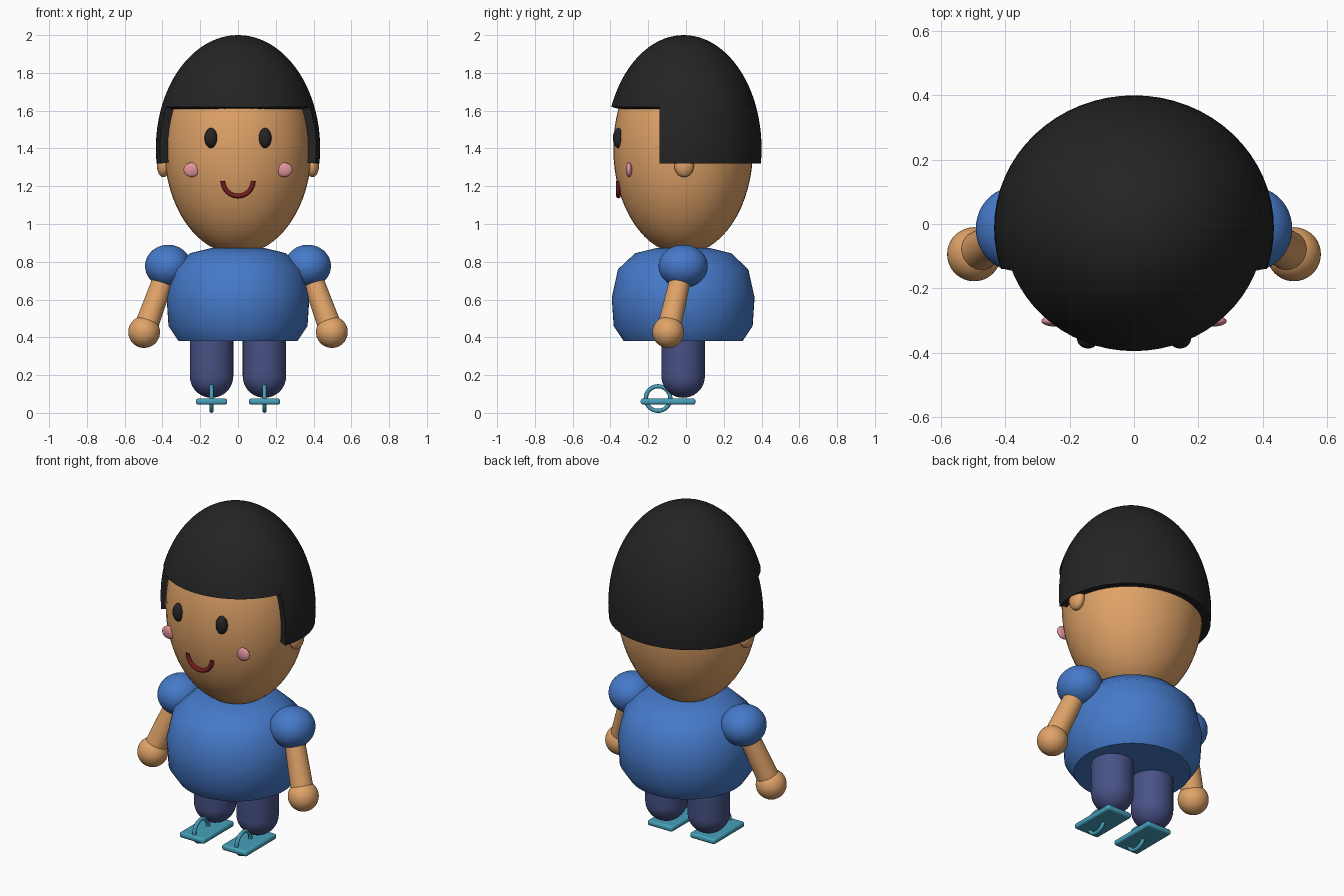
import bpy, bmesh, math
from mathutils import Vector

cube = bpy.data.objects.get("Cube")
if cube:
    bpy.data.objects.remove(cube, do_unlink=True)


def material(name, r, g, b):
    lin = [((c / 255 + 0.055) / 1.055) ** 2.4 for c in (r, g, b)] + [1]
    m = bpy.data.materials.new(name)
    m.use_nodes = True
    m.diffuse_color = lin
    m.node_tree.nodes["Principled BSDF"].inputs["Base Color"].default_value = lin
    return m


SKIN = material("skin", 224, 163, 104)
BLACK = material("soft_black", 36, 36, 36)
SHIRT = material("shirt_blue", 70, 122, 202)
PANTS = material("trouser_navy", 72, 82, 134)
TEAL = material("sandal_teal", 70, 160, 186)
PINK = material("cheek_pink", 224, 148, 156)
RED = material("mouth_red", 120, 28, 32)
MID_Y = -0.015


def finish(name, mat, angle=40):
    obj = bpy.context.object
    obj.name = name
    obj.data.materials.append(mat)
    bpy.ops.object.transform_apply(location=False, rotation=True, scale=True)
    bpy.ops.object.shade_smooth_by_angle(angle=math.radians(angle))
    return obj


def ellipsoid(name, mat, centre, radii):
    bpy.ops.mesh.primitive_uv_sphere_add(segments=48, ring_count=32, location=centre)
    bpy.context.object.scale = radii
    return finish(name, mat)


def add_mesh(bm, name):
    mesh = bpy.data.meshes.new(name)
    bm.to_mesh(mesh)
    bm.free()
    obj = bpy.data.objects.new(name, mesh)
    bpy.context.collection.objects.link(obj)
    bpy.ops.object.select_all(action="DESELECT")
    obj.select_set(True)
    bpy.context.view_layer.objects.active = obj
    return obj


def lathe(name, mat, profile, location, angle=40):
    """Revolve (radius, z) points, ordered bottom to top, starting and ending on the axis."""
    bm = bmesh.new()
    verts = [bm.verts.new((r, 0, z)) for r, z in profile]
    edges = [bm.edges.new(pair) for pair in zip(verts, verts[1:])]
    bmesh.ops.spin(bm, geom=verts + edges, axis=(0, 0, 1), cent=(0, 0, 0),
                   angle=math.tau, steps=64)
    bmesh.ops.remove_doubles(bm, verts=bm.verts, dist=0.0001)
    bmesh.ops.recalc_face_normals(bm, faces=bm.faces)
    add_mesh(bm, name).location = location
    return finish(name, mat, angle)


def tube(name, mat, points, radius, cyclic=False):
    curve = bpy.data.curves.new(name, "CURVE")
    curve.dimensions = "3D"
    curve.bevel_depth = radius
    curve.bevel_resolution = 4
    curve.use_fill_caps = True
    spline = curve.splines.new("POLY")
    spline.points.add(len(points) - 1)
    for p, co in zip(spline.points, points):
        p.co = (*co, 1)
    spline.use_cyclic_u = cyclic
    obj = bpy.data.objects.new(name, curve)
    bpy.context.collection.objects.link(obj)
    bpy.ops.object.select_all(action="DESELECT")
    obj.select_set(True)
    bpy.context.view_layer.objects.active = obj
    bpy.ops.object.convert(target="MESH")
    return finish(name, mat)


# Head
ellipsoid("head", SKIN, (0, MID_Y, 1.4), (0.39, 0.37, 0.56))

# Hair: an outer shell cut to a straight fringe, with longer sides and back
FRINGE, NAPE, SIDE = 1.62, 1.32, -0.14
bm = bmesh.new()
bmesh.ops.create_uvsphere(bm, u_segments=64, v_segments=48, radius=1)
bmesh.ops.scale(bm, vec=(0.435, 0.412, 0.6), verts=bm.verts)
bmesh.ops.translate(bm, vec=(0, -0.012, 1.4), verts=bm.verts)
for co, no in (((0, 0, FRINGE), (0, 0, 1)), ((0, 0, NAPE), (0, 0, 1)), ((0, SIDE, 0), (0, 1, 0))):
    bmesh.ops.bisect_plane(bm, geom=bm.verts[:] + bm.edges[:] + bm.faces[:],
                           plane_co=co, plane_no=no)
bare = []
for f in bm.faces:
    c = f.calc_center_median()
    if c.z < NAPE or (c.z < FRINGE and c.y < SIDE):
        bare.append(f)
bmesh.ops.delete(bm, geom=bare, context="FACES")
hair = add_mesh(bm, "hair")
shell = hair.modifiers.new("thickness", "SOLIDIFY")
shell.thickness = 0.06
shell.offset = -1
bpy.ops.object.modifier_apply(modifier=shell.name)
finish("hair", BLACK)

# Smile
smile = []
for i in range(25):
    a = math.pi * (1 + i / 24)
    smile.append((0.08 * math.cos(a), -0.358, 1.228 + 0.08 * math.sin(a)))
tube("mouth", RED, smile, 0.012)

# Shirt body
lathe("shirt", SHIRT, [(0, 0.38), (0.315, 0.38), (0.368, 0.46), (0.378, 0.61),
                       (0.345, 0.76), (0.255, 0.845), (0.14, 0.873), (0, 0.873)],
      (0, MID_Y, 0), 50)

# Trouser leg profile: rounded foot end, straight upper part
LEG_R = 0.115
leg_profile = [(LEG_R * math.sin(i * math.pi / 24), 0.195 - LEG_R * math.cos(i * math.pi / 24))
               for i in range(13)] + [(LEG_R, 0.45), (0, 0.45)]

for side, word in ((1, "left"), (-1, "right")):
    # Face details
    ellipsoid(word + "_eye", BLACK, (side * 0.143, -0.357, 1.455), (0.034, 0.03, 0.053))
    ellipsoid(word + "_cheek", PINK, (side * 0.245, -0.302, 1.287), (0.043, 0.017, 0.038))
    ellipsoid(word + "_ear", SKIN, (side * 0.395, -0.01, 1.31), (0.034, 0.052, 0.062))

    # Sleeve, arm and hand
    shoulder = Vector((side * 0.37, MID_Y, 0.777))
    wrist = Vector((side * 0.497, -0.094, 0.428))
    ellipsoid(word + "_sleeve", SHIRT, shoulder, (0.122, 0.13, 0.113))
    reach = wrist - shoulder
    bpy.ops.mesh.primitive_cone_add(vertices=40, radius1=0.054, radius2=0.063,
                                    depth=reach.length, location=(shoulder + wrist) / 2,
                                    rotation=reach.to_track_quat("Z", "Y").to_euler())
    finish(word + "_arm", SKIN)
    ellipsoid(word + "_hand", SKIN, wrist, (0.084, 0.084, 0.084))

    # Leg
    foot_x = side * 0.14
    lathe(word + "_leg", PANTS, leg_profile, (foot_x, MID_Y, 0))

    # Sandal: rounded sole with a loop strap passing through it
    bpy.ops.mesh.primitive_cube_add(size=1, location=(foot_x, -0.095, 0.06))
    bpy.context.object.scale = (0.165, 0.29, 0.032)
    sole = finish(word + "_sandal_sole", TEAL)
    bevel = sole.modifiers.new("rounding", "BEVEL")
    bevel.width = 0.012
    bevel.segments = 3
    loop = []
    for i in range(40):
        a = math.tau * i / 40
        loop.append((foot_x, -0.148 + 0.065 * math.cos(a), 0.076 + 0.065 * math.sin(a)))
    tube(word + "_sandal_strap", TEAL, loop, 0.011, True)
